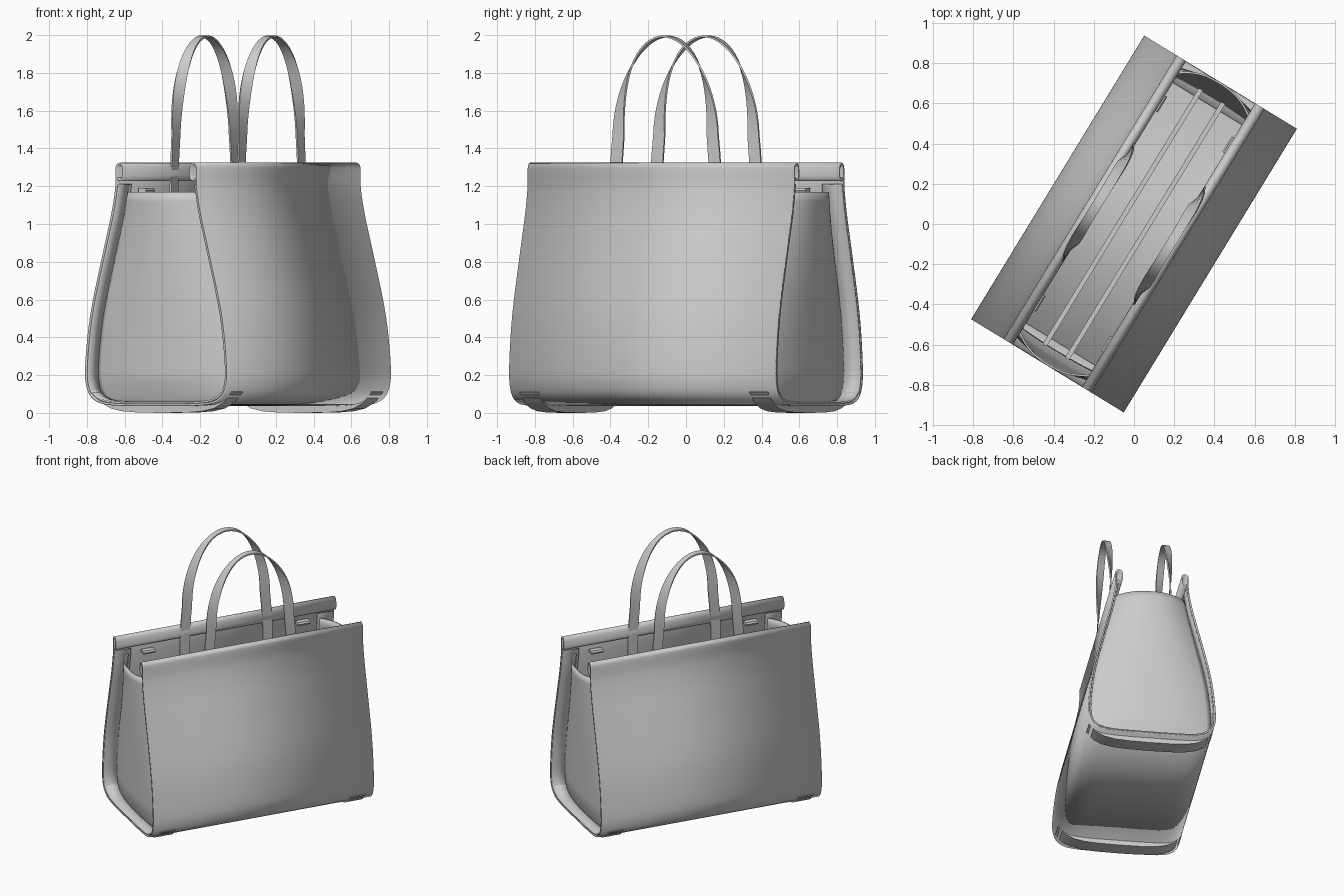
import bpy, bmesh, math
from mathutils import Vector

if "Cube" in bpy.data.objects:
    bpy.data.objects.remove(bpy.data.objects["Cube"])

ANG = math.radians(58.6)
U = Vector((math.cos(ANG), math.sin(ANG), 0))    # along the bag
V = Vector((math.sin(ANG), -math.cos(ANG), 0))   # across the bag
HALF = 0.826


def world(p):
    return U * p[0] + V * p[1] + Vector((0, 0, p[2]))


def finish(name, bm, thick=0.0, offset=0.0):
    bmesh.ops.recalc_face_normals(bm, faces=bm.faces)
    me = bpy.data.meshes.new(name)
    bm.to_mesh(me)
    bm.free()
    ob = bpy.data.objects.new(name, me)
    bpy.context.collection.objects.link(ob)
    if thick:
        mod = ob.modifiers.new("thickness", 'SOLIDIFY')
        mod.thickness, mod.offset = thick, offset
    bpy.ops.object.select_all(action='DESELECT')
    bpy.context.view_layer.objects.active = ob
    ob.select_set(True)
    bpy.ops.object.shade_smooth_by_angle(angle=math.radians(35))
    return ob


def grid(name, rows, thick=0.0, closed=False, caps=False):
    """Surface through rows of (u, v, z) points."""
    bm = bmesh.new()
    vs = [[bm.verts.new(world(p)) for p in r] for r in rows]
    n = len(rows[0])
    for a, b in zip(vs, vs[1:]):
        for i in range(n if closed else n - 1):
            j = (i + 1) % n
            bm.faces.new((a[i], a[j], b[j], b[i]))
    if caps:
        bm.faces.new(vs[0])
        bm.faces.new(vs[-1])
    return finish(name, bm, thick)


def smooth(pts, n=4):
    """Catmull-Rom curve through 2D points."""
    q = [Vector(p) for p in pts]
    q = [2 * q[0] - q[1]] + q + [2 * q[-1] - q[-2]]
    out = []
    for a, b, c, d in zip(q, q[1:], q[2:], q[3:]):
        for k in range(n):
            t = k / n
            out.append(0.5 * (2 * b + (c - a) * t + (2 * a - 5 * b + 4 * c - d) * t * t
                              + (3 * b - a - 3 * c + d) * t ** 3))
    return out + [q[-2]]


def prism(name, u0, u1, outline):
    return grid(name, [[(u, v, z) for v, z in outline] for u in (u0, u1)],
                closed=True, caps=True)


# Side profile as (half width, height)
wall = [(0, .042), (.15, .042), (.28, .046), (.36, .06), (.41, .095), (.433, .15),
        (.439, .22), (.43, .35), (.41, .5), (.378, .65), (.315, .9), (.277, 1.05),
        (.252, 1.19)]
roll = [(.25, 1.29), (.244, 1.311), (.23, 1.319), (.215, 1.312), (.208, 1.29),
        (.207, 1.255), (.215, 1.237), (.23, 1.232), (.242, 1.243)]


def half_width(z):
    for (a, za), (b, zb) in zip(wall[1:], wall[2:]):
        if z <= zb:
            return a + (b - a) * max(0, z - za) / (zb - za)
    return wall[-1][0]


# Body: one sheet with rolled top edges
half = smooth(wall + roll)
prof = [(-p.x, p.y) for p in reversed(half[1:])] + [(p.x, p.y) for p in half]
grid("body_sheet", [[(u, v, z) for v, z in prof] for u in (-HALF, HALF)], 0.011)

for s, side in ((1, "right"), (-1, "left")):
    # End gusset, bowed outward
    rows = []
    for k in range(29):
        z = .055 + (1.17 - .055) * (k / 28) ** 1.3
        hw = half_width(z) - .012
        bow = (.055 + .045 * z / 1.17) * min(1, (z - .03) / .16) ** .5
        rows.append([(s * (.72 + bow * (1 - abs(t) ** 2.4)), hw * t, z)
                     for t in [i / 12 - 1 for i in range(25)]])
    grid("gusset_" + side, rows, 0.01)

    # Binding along the inside of the sheet ends
    inner = [(max(0, p.x - .012), p.y + (.01 if p.y < .1 else 0))
             for p in smooth(wall + [(.25, 1.21)])]
    inner = inner[:-1]
    band = [(-v, z) for v, z in reversed(inner[1:])] + inner
    grid("end_binding_" + side,
         [[(s * u, v, z) for v, z in band] for u in (.70, HALF - .002)], 0.01)

    # Curved foot strip under each end
    low = [(0, 0), (.15, .002), (.25, .009), (.32, .024), (.38, .055), (.43, .11)]
    top = [(.425, .115), (.37, .068), (.28, .048), (0, .044)]
    outline = ([(-v, z) for v, z in reversed(low[1:])] + low + top
               + [(-v, z) for v, z in reversed(top[:-1])])
    prism("foot_strip_" + side, s * .655, s * .77, outline)

for s, side in ((1, "front"), (-1, "back")):
    # Handle: flat strap that twists as it arches over
    path = [(.315, 1.02), (.312, 1.15), (.308, 1.28), (.3, 1.38)]
    path += [(.292 * math.cos(a), 1.47 + .523 * math.sin(a))
             for a in [i * math.pi / 32 for i in range(33)]]
    path += [(-u, z) for u, z in reversed(path[:4])]
    rows, n = [], len(path) - 1
    for i, (u, z) in enumerate(path):
        a, b = path[max(0, i - 1)], path[min(n, i + 1)]
        t = Vector((b[0] - a[0], 0, b[1] - a[1])).normalized()
        nrm, across = Vector((t.z, 0, -t.x)), Vector((0, 1, 0))
        f = i / n
        e = min(1, max(0, (min(f, 1 - f) - .06) / .38))
        e = e * e * (3 - 2 * e)
        th = math.pi / 2 * e if f < .5 else math.pi - math.pi / 2 * e
        w = nrm * math.cos(th) + across * math.sin(th)
        d = across * math.cos(th) - nrm * math.sin(th)
        wide, thin = .036 - .012 * e, .005
        c = Vector((u, .207, z))
        ring = [c + w * wide + d * thin, c - w * wide + d * thin,
                c - w * wide - d * thin, c + w * wide - d * thin]
        rows.append([(s * p.x, s * p.y, p.z) for p in ring])
    grid("handle_" + side, rows, closed=True, caps=True)

    # Inner divider panel
    v0 = s * .065
    prism("divider_panel_" + side, -.745, .745,
          [(v0 - .012, .05), (v0 + .012, .05), (v0 + .012, 1.0), (v0 - .012, 1.0)])

    # Small tabs inside the top edge
    for k in (-1, 1):
        tab = [(s * .235, 1.165), (s * .195, 1.165), (s * .188, 1.178),
               (s * .195, 1.19), (s * .235, 1.19)]
        prism("inner_tab_" + side, k * .58 - .045, k * .58 + .045, tab)
